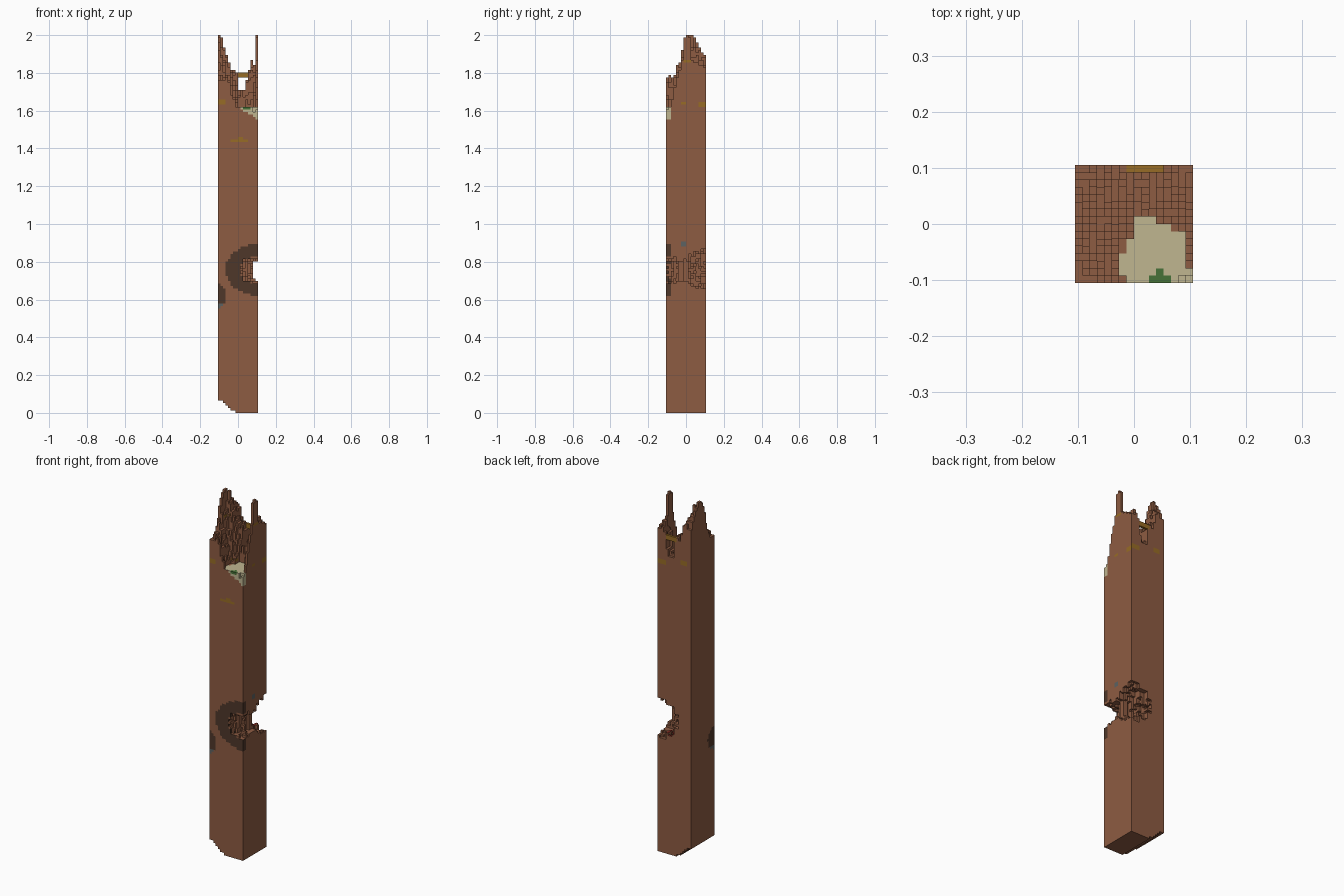
import bpy
import math
import random

random.seed(7)
cube = bpy.data.objects.get("Cube")
if cube:
    bpy.data.objects.remove(cube, do_unlink=True)

# Block grid: 16 x 16 columns, 152 layers
N, H = 16, 152
S = 2 / H
HALF = N * S / 2


def srgb(r, g, b):
    return tuple((c / 255) ** 2.2 for c in (r, g, b)) + (1,)


# Flat colours
COLOURS = {
    "brown_wood": srgb(140, 92, 68),
    "dark_stain": srgb(80, 58, 46),
    "cream_core": srgb(190, 180, 143),
    "gold_fleck": srgb(150, 108, 42),
    "green_moss": srgb(72, 112, 58),
    "red_fleck": srgb(122, 42, 36),
    "grey_fleck": srgb(92, 98, 98),
}
NAMES = list(COLOURS)
INDEX = {name: i for i, name in enumerate(NAMES)}


def make_material(name):
    mat = bpy.data.materials.new(name)
    mat.use_nodes = True
    mat.diffuse_color = COLOURS[name]
    bsdf = mat.node_tree.nodes["Principled BSDF"]
    bsdf.inputs["Base Color"].default_value = COLOURS[name]
    bsdf.inputs["Roughness"].default_value = 0.9
    return mat


def lerp(points, t):
    if t <= points[0][0]:
        return points[0][1]
    for (a, u), (b, v) in zip(points, points[1:]):
        if t <= b:
            return u + (v - u) * (t - a) / (b - a)
    return points[-1][1]


# Outlines of the splintered top: across the width, then along each side wall
ACROSS = [(-.099, 2.0), (-.08, 1.95), (-.06, 1.88), (-.035, 1.8), (.0, 1.79),
          (.045, 1.73), (.06, 1.8), (.075, 1.87), (.087, 1.92), (.098, 2.0)]
WEST_WALL = [(-.1, 1.76), (-.07, 1.77), (-.05, 1.81), (-.03, 1.87), (-.01, 1.96),
             (.01, 2.0), (.035, 2.0), (.05, 1.97), (.08, 1.92), (.1, 1.87)]
EAST_WALL = [(-.1, 1.6), (-.08, 1.63), (-.06, 1.72), (-.035, 1.81), (-.02, 1.86),
             (-.012, 1.97), (.0, 2.0), (.02, 1.98), (.03, 1.87), (.1, 1.83)]


def in_core(x, y):
    ang = math.atan2(y + .055, x - .04)
    return math.hypot(x - .04, y + .055) < .063 + .009 * math.sin(4 * ang)


def top_height(x, y, jitter):
    wall = WEST_WALL if x < .02 else EAST_WALL
    h = min(lerp(ACROSS, x), lerp(wall, y))
    if abs(x) > .09:
        return h
    if in_core(x, y):
        return 1.62
    d = math.hypot(x - .035, y + .055)
    h = min(h, 1.63 + max(0, d - .06) * 3.5)
    if -.005 < x < .042 and y < .09:
        h = min(h, 1.69)
    return h + jitter


def inside(p, centre, radii):
    return sum(((a - c) / r) ** 2 for a, c, r in zip(p, centre, radii)) < 1


HEIGHT = [[0] * N for _ in range(N)]
GRAIN = [[0] * N for _ in range(N)]
for i in range(N):
    for j in range(N):
        x, y = (i + .5) * S - HALF, (j + .5) * S - HALF
        GRAIN[i][j] = random.uniform(-1, 1)
        HEIGHT[i][j] = top_height(x, y, GRAIN[i][j] * .025)


def centre(i, j, k):
    return (i + .5) * S - HALF, (j + .5) * S - HALF, (k + .5) * S


def solid(i, j, k):
    x, y, z = p = centre(i, j, k)
    bridge = j == N - 1 and -.015 < x < .05
    if z > HEIGHT[i][j] and not (bridge and 1.78 < z < 1.8):
        return False
    # Window under the bridge in the back wall
    if bridge and 0 < x < .042 and 1.69 < z < 1.78:
        return False
    # Chipped foot
    if z < -.79 * (x + .01):
        return False
    # Rotten hollow through the east side
    g = 1 + .13 * GRAIN[i][j] + .06 * math.sin(k * 2.4 + j)
    if inside(p, (.105, .105, .76), (.125 * g, .11 * g, .105 * g)):
        return False
    if inside(p, (.105, -.105, .755), (.085 * g, .07 * g, .075 * g)):
        return False
    return not (x > .075 - .02 * GRAIN[i][j] and abs(z - .75) < .05 * g)


def fleck(a, b, ca, cb, wa, wb):
    return abs(a - ca) < wa and abs(b - cb) < wb


def colour(p, n):
    x, y, z = p
    # Core exposed by the break, with a moss tuft
    if z > 1.5:
        if n[2] > 0 and fleck(x, y, .045, -.085, .008, .008):
            return "green_moss"
        if y < -.09 and z > 1.61 and fleck(x, z, .04, 1.63, .02, .02):
            return "green_moss"
        if in_core(x, y) and z < 1.64 and n[2] > 0:
            return "cream_core"
        if y < -.085 and x > 0 and z > 1.62 - .65 * x:
            return "cream_core"
    # Gold flecks around the upper part
    if y > .09 and 1.77 < z < 1.81 and -.015 < x < .05:
        return "gold_fleck"
    if n[1] < 0 and (fleck(x, z, -.085, 1.65, .022, .012)
                     or fleck(x, z, .012, 1.45, .016, .014)
                     or fleck(x, z, .005, 1.445, .05, .006)):
        return "gold_fleck"
    if n[1] > 0 and (fleck(x, z, .075, 1.64, .024, .012)
                     or fleck(x, z, -.06, 1.67, .02, .012)):
        return "gold_fleck"
    if n[0] > 0 and (fleck(y, z, .005, 1.86, .02, .01)
                     or fleck(y, z, .09, 1.635, .02, .012)
                     or fleck(y, z, -.01, 1.64, .012, .008)):
        return "gold_fleck"
    # Scorched ring on the front and smaller stain on the west edge
    if y < -.08 and .85 < (((x - .105) / .17) ** 2 + ((z - .757) / .135) ** 2) * 2.9 < 2.95:
        if n[1] < 0 and y < -.09 or n[0] > 0:
            return "dark_stain"
    if inside(p, (-.105, -.105, .62), (.04, .06, .065)):
        return "grey_fleck" if z < .585 else "dark_stain"
    # Specks at the hollow
    if n[0] > 0 and fleck(y, z, -.015, .895, .014, .012):
        return "grey_fleck"
    if .66 < z < .7 and n[2] > 0 and y > 0 and .0 < x < .05:
        return "red_fleck"
    return "brown_wood"


# Outer skin of the block grid
DIRS = [(1, 0, 0), (-1, 0, 0), (0, 1, 0), (0, -1, 0), (0, 0, 1), (0, 0, -1)]
filled = {(i, j, k) for i in range(N) for j in range(N) for k in range(H) if solid(i, j, k)}
verts, faces, mats = {}, [], []


def vert(co):
    return verts.setdefault(co, len(verts))


for cell in sorted(filled):
    for n in DIRS:
        if tuple(a + b for a, b in zip(cell, n)) in filled:
            continue
        axis = [abs(c) for c in n].index(1)
        u, v = (axis + 1) % 3, (axis + 2) % 3
        loop = []
        for du, dv in ((0, 0), (1, 0), (1, 1), (0, 1)):
            co = list(cell)
            co[axis] += n[axis] > 0
            co[u] += du
            co[v] += dv
            loop.append(vert(tuple(co)))
        faces.append(loop if n[axis] > 0 else loop[::-1])
        mats.append(INDEX[colour(centre(*cell), n)])

mesh = bpy.data.meshes.new("broken_post")
mesh.from_pydata([(a * S - HALF, b * S - HALF, c * S) for a, b, c in verts], [], faces)
for name in NAMES:
    mesh.materials.append(make_material(name))
mesh.polygons.foreach_set("material_index", mats)
mesh.update()
post = bpy.data.objects.new("broken_post", mesh)
bpy.context.collection.objects.link(post)
